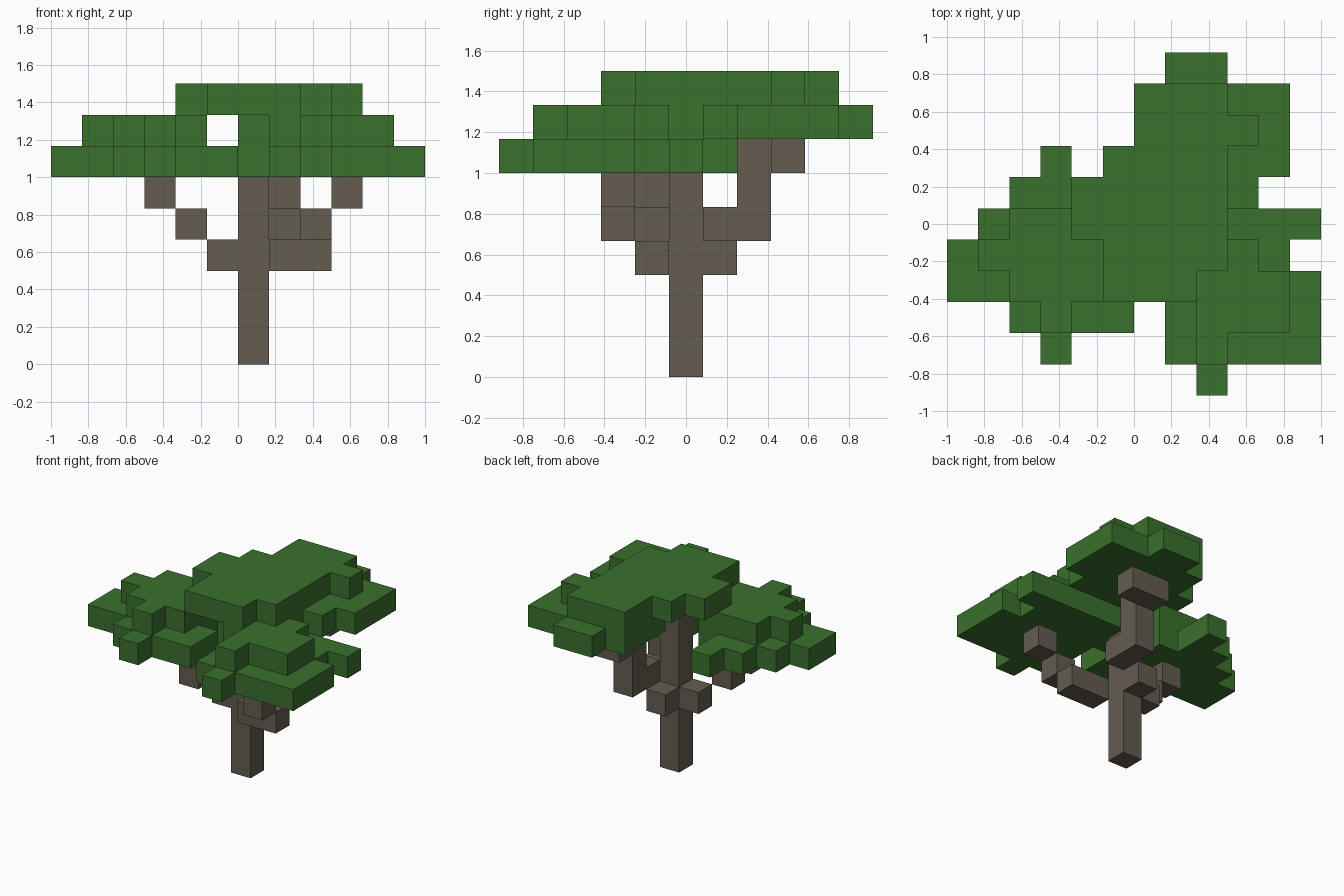
import bpy, bmesh
from mathutils import Vector

U = 1 / 6  # edge length of one block

old = bpy.data.objects.get("Cube")
if old:
    bpy.data.objects.remove(old, do_unlink=True)


def make_material(name, color):
    mat = bpy.data.materials.new(name)
    mat.use_nodes = True
    mat.diffuse_color = color
    mat.node_tree.nodes["Principled BSDF"].inputs["Base Color"].default_value = color
    return mat


leaf = make_material("leaf green", (0.042, 0.162, 0.026, 1))
bark = make_material("bark brown", (0.127, 0.107, 0.08, 1))


def plan(text, level, first_row):
    """Block cells of one flat layer, drawn from the back row to the front row."""
    return {(x - 6, first_row - r, level)
            for r, line in enumerate(text.split())
            for x, c in enumerate(line) if c == "#"}


def bar(a, b):
    """Block cells of a straight box between two corner cells."""
    return {(x, y, z) for x in range(a[0], b[0] + 1)
            for y in range(a[1], b[1] + 1) for z in range(a[2], b[2] + 1)}


# Canopy layers
top_crown = plan("""
......###...
......####..
.....####...
....#####...
....#####...
.....####...
.....###....""", 8, 4)

back_crown = plan("""
.......##...
......#####.
......#####.
......#####.
.......###..""", 7, 5)

left_upper = plan("""
..###.......
.####.......
..###.......
...#........""", 7, 0)

left_lower = plan("""
...#........
..##........
.####.......
#####.......
######......
..####......
...#........""", 6, 2)

right_upper = plan("""
........#...
......####..
.......####.
........###.
........#...""", 7, 0)

right_lower = plan("""
.......#####
......#####.
.......#####
.......#####
.......#####
........#...""", 6, 0)

# Trunk and stepped branches
trunk = bar((0, 0, 0), (0, 0, 7))
left_branch = {(-1, 0, 3), (-2, -1, 4), (-3, -1, 5)}
right_branch = bar((1, -1, 3), (2, -1, 3)) | {(2, -2, 4), (3, -2, 5)}
back_branch = ({(0, 1, 3)} | bar((1, 1, 4), (1, 2, 4))
               | bar((1, 2, 5), (1, 2, 6)) | bar((1, 3, 6), (2, 3, 6)))

parts = [
    ("top_crown", top_crown, leaf),
    ("back_crown", back_crown, leaf),
    ("left_crown", left_upper | left_lower, leaf),
    ("right_crown", right_upper | right_lower, leaf),
    ("trunk", trunk, bark),
    ("left_branch", left_branch, bark),
    ("right_branch", right_branch, bark),
    ("back_branch", back_branch, bark),
]
filled = set().union(*(cells for _, cells, _ in parts))


def build(name, cells, mat):
    """Skin the cells with outer faces only, then join flat areas."""
    bm = bmesh.new()
    for cell in cells:
        centre = (Vector(cell) + Vector((0.5, 0, 0.5))) * U
        for axis in range(3):
            for sign in (-1, 1):
                n = Vector((0, 0, 0))
                n[axis] = sign
                if tuple(int(c + d) for c, d in zip(cell, n)) in filled:
                    continue
                a = Vector((0, 0, 0))
                a[(axis + 1) % 3] = 1
                b = n.cross(a)
                bm.faces.new([bm.verts.new(centre + (n + p * a + q * b) * U / 2)
                              for p, q in ((-1, -1), (1, -1), (1, 1), (-1, 1))])
    bmesh.ops.remove_doubles(bm, verts=bm.verts[:], dist=0.001)
    bmesh.ops.dissolve_limit(bm, angle_limit=0.01, verts=bm.verts[:], edges=bm.edges[:])
    mesh = bpy.data.meshes.new(name)
    bm.to_mesh(mesh)
    bm.free()
    mesh.materials.append(mat)
    bpy.context.collection.objects.link(bpy.data.objects.new(name, mesh))


for part in parts:
    build(*part)
